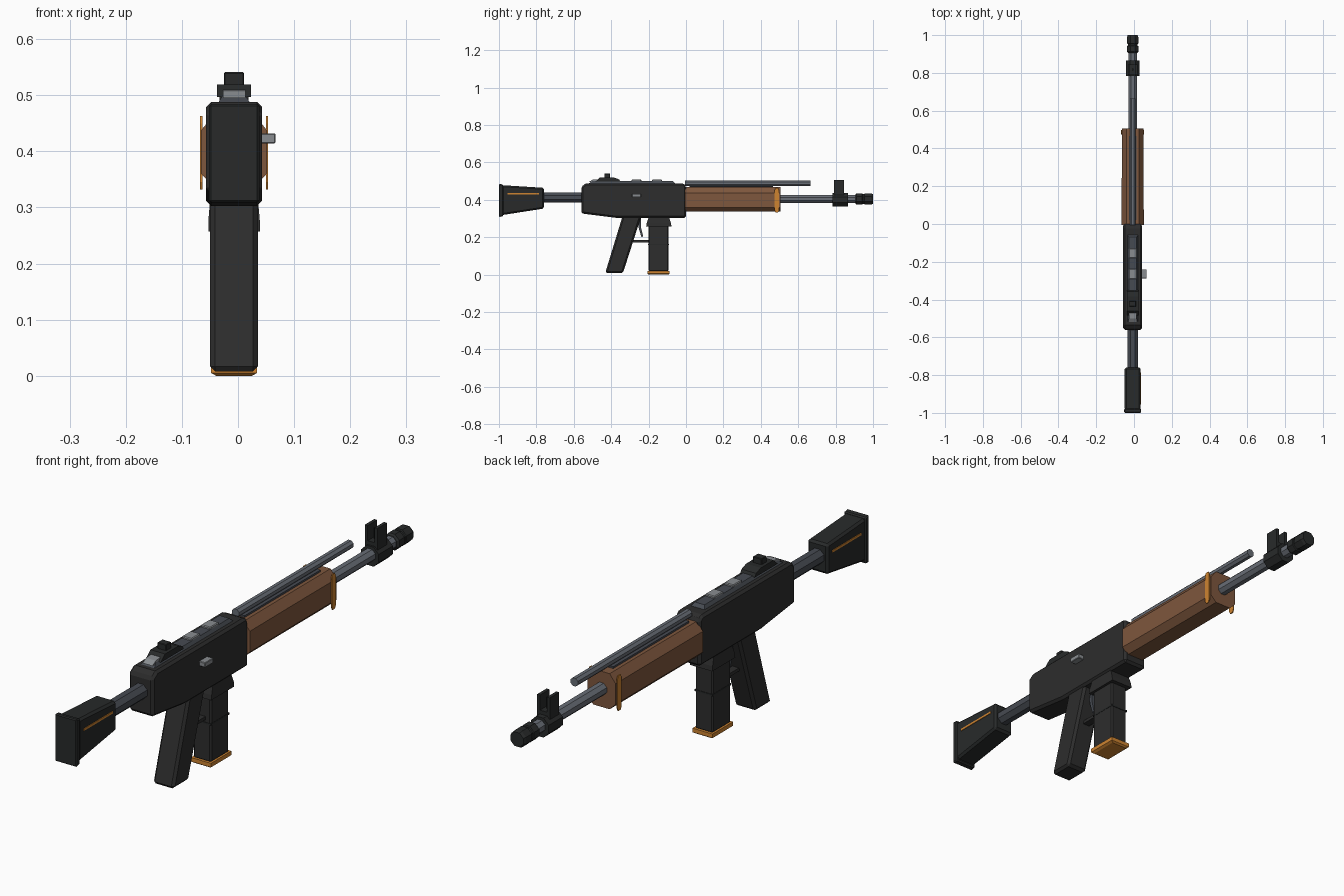
import bpy, bmesh, math
from mathutils import Vector

cube = bpy.data.objects.get("Cube")
if cube:
    bpy.data.objects.remove(cube, do_unlink=True)

CX = -0.007  # centre line: the bolt handle sticks out on one side only


def material(name, rgb):
    m = bpy.data.materials.new(name)
    m.use_nodes = True
    m.diffuse_color = (*rgb, 1)
    m.node_tree.nodes["Principled BSDF"].inputs["Base Color"].default_value = (*rgb, 1)
    return m


BLACK = material("black_metal", (0.026, 0.026, 0.026))
POLYMER = material("black_polymer", (0.021, 0.023, 0.023))
WOOD = material("brown_wood", (0.21, 0.095, 0.047))
ORANGE = material("orange", (0.62, 0.23, 0.03))
DARK = material("dark_steel", (0.062, 0.07, 0.085))
STEEL = material("steel", (0.14, 0.155, 0.18))
LIGHT = material("light_steel", (0.25, 0.265, 0.28))


def finish(name, bm, mat, bevel=0):
    bmesh.ops.recalc_face_normals(bm, faces=bm.faces)
    mesh = bpy.data.meshes.new(name)
    bm.to_mesh(mesh)
    bm.free()
    mesh.materials.append(mat)
    ob = bpy.data.objects.new(name, mesh)
    bpy.context.collection.objects.link(ob)
    if bevel:
        mod = ob.modifiers.new("bevel", "BEVEL")
        mod.width, mod.segments = bevel, 1
        mod.limit_method, mod.angle_limit = "ANGLE", math.radians(40)
    return ob


def loft(name, rings, mat, bevel=0):
    """Skin a row of equal-sized rings and cap both ends."""
    bm = bmesh.new()
    rows = [[bm.verts.new(p) for p in ring] for ring in rings]
    n = len(rows[0])
    for a, b in zip(rows, rows[1:]):
        for i in range(n):
            j = (i + 1) % n
            bm.faces.new((a[i], a[j], b[j], b[i]))
    bm.faces.new(rows[0])
    bm.faces.new(rows[-1])
    return finish(name, bm, mat, bevel)


def side_prism(name, outline, half, mat, bevel=0, x=0):
    """Side outline of (y, z) points given thickness along x."""
    rings = [[(CX + x + s * half, y, z) for y, z in outline] for s in (-1, 1)]
    return loft(name, rings, mat, bevel)


def box(name, y, z, half, mat, bevel=0, x=0):
    outline = [(y[0], z[0]), (y[1], z[0]), (y[1], z[1]), (y[0], z[1])]
    return side_prism(name, outline, half, mat, bevel, x)


def rod(name, z, stations, mat, sides=8):
    """Round part along y from (y, radius) stations, with flats on the sides."""
    k = math.cos(math.pi / sides)
    angles = [(i + 0.5) * math.tau / sides for i in range(sides)]
    return loft(name, [[(CX + r / k * math.cos(a), y, z + r / k * math.sin(a))
                        for a in angles] for y, r in stations], mat)


def tower(name, levels, mat, bevel=0):
    """Upright part from rectangular (z, y_back, y_front, half_width) levels."""
    return loft(name, [[(CX - h, a, z), (CX + h, a, z), (CX + h, b, z), (CX - h, b, z)]
                       for z, a, b, h in levels], mat, bevel)


# Stock, butt pad and connecting tube
side_prism("stock", [(-0.985, 0.318), (-0.76, 0.353), (-0.76, 0.464), (-0.985, 0.478)],
           0.042, POLYMER, 0.008)
side_prism("butt_pad", [(-1, 0.308), (-0.978, 0.312), (-0.978, 0.482), (-1, 0.485)],
           0.045, POLYMER, 0.004)
rod("stock_tube", 0.412, [(-0.77, 0.027), (-0.55, 0.027)], DARK)
for s, side in ((-1, "right"), (1, "left")):
    box(side + "_stock_stripe", (-0.955, -0.785), (0.427, 0.435), 0.002, ORANGE, x=s * 0.0425)

# Receiver
side_prism("receiver", [(-0.56, 0.327), (-0.37, 0.303), (0, 0.303), (0, 0.475),
                        (-0.014, 0.488), (-0.535, 0.488), (-0.56, 0.47)], 0.05, BLACK, 0.009)
box("bolt_handle", (-0.288, -0.24), (0.414, 0.432), 0.017, LIGHT, 0.002, x=0.057)

# Top rail with raised blocks
tower("rail", [(0.484, -0.525, -0.055, 0.03), (0.5, -0.5, -0.07, 0.02)], DARK)
for i, y in enumerate((-0.155, -0.265)):
    box("rail_block_%d" % (i + 1), (y - 0.026, y + 0.026), (0.495, 0.508), 0.02, LIGHT, 0.003)
side_prism("rail_rear_step", [(-0.52, 0.495), (-0.47, 0.495), (-0.47, 0.509), (-0.5, 0.507)],
           0.02, LIGHT)

# Rear sight
side_prism("rear_sight_base", [(-0.485, 0.497), (-0.35, 0.497), (-0.358, 0.509), (-0.385, 0.519),
                               (-0.46, 0.519)], 0.03, POLYMER)
box("rear_sight_leaf", (-0.437, -0.407), (0.515, 0.541), 0.018, POLYMER, 0.002)

# Handguard: chamfered section, slightly slimmer towards the muzzle
half_section = [(0.034, 0.336), (0.059, 0.36), (0.059, 0.437), (0.034, 0.468)]
section = half_section + [(-x, z) for x, z in reversed(half_section)]
loft("handguard", [[(CX + x * k, y, z) for x, z in section]
                   for y, k in ((-0.005, 1), (0.25, 0.98), (0.505, 0.98))], WOOD)
box("handguard_top_strip", (0.02, 0.465), (0.46, 0.475), 0.02, DARK)
for s, side in ((-1, "right"), (1, "left")):
    side_prism(side + "_band", [(0.473, 0.345), (0.479, 0.332), (0.492, 0.332), (0.498, 0.345),
                                (0.498, 0.45), (0.492, 0.463), (0.479, 0.463), (0.473, 0.45)],
               0.002, ORANGE, x=s * 0.0585)

# Barrel, gas tube and muzzle
rod("barrel", 0.404, [(0.45, 0.022), (0.93, 0.022)], STEEL)
rod("gas_tube", 0.489, [(-0.005, 0.015), (0.665, 0.015)], STEEL)
rod("muzzle", 0.404, [(0.905, 0.024), (0.912, 0.03), (0.942, 0.03), (0.944, 0.026), (0.953, 0.026),
                      (0.955, 0.03), (0.99, 0.03), (1, 0.026)], POLYMER)

# Front sight: collar, two ears and a post
rod("front_sight_collar", 0.4, [(0.783, 0.036), (0.866, 0.036)], POLYMER)
box("front_sight_bridge", (0.79, 0.845), (0.425, 0.45), 0.026, POLYMER)
for s, side in ((-1, "right"), (1, "left")):
    box(side + "_front_sight_ear", (0.79, 0.845), (0.44, 0.506), 0.006, POLYMER, x=s * 0.02)
box("front_sight_post", (0.812, 0.822), (0.44, 0.492), 0.004, POLYMER)

# Pistol grip
tower("pistol_grip", [(0.008, -0.432, -0.337, 0.043), (0.32, -0.337, -0.237, 0.043)],
      BLACK, 0.009)

# Magazine well, magazine and floor plate
tower("magazine_well", [(0.257, -0.213, -0.078, 0.046), (0.275, -0.21, -0.08, 0.046),
                        (0.31, -0.198, -0.092, 0.043)], BLACK)
box("magazine", (-0.2, -0.094), (0.018, 0.27), 0.036, BLACK, 0.005)
box("magazine_rib", (-0.202, -0.092), (0.157, 0.163), 0.037, POLYMER)
tower("magazine_floor", [(0, -0.2, -0.094, 0.032), (0.005, -0.207, -0.087, 0.041),
                         (0.02, -0.207, -0.087, 0.041)], ORANGE)

# Trigger and guard
box("trigger_guard", (-0.3, -0.195), (0.172, 0.184), 0.014, BLACK)
side_prism("trigger", [(-0.262, 0.31), (-0.24, 0.31), (-0.24, 0.25), (-0.229, 0.205),
                       (-0.238, 0.2), (-0.252, 0.245)], 0.009, DARK)
